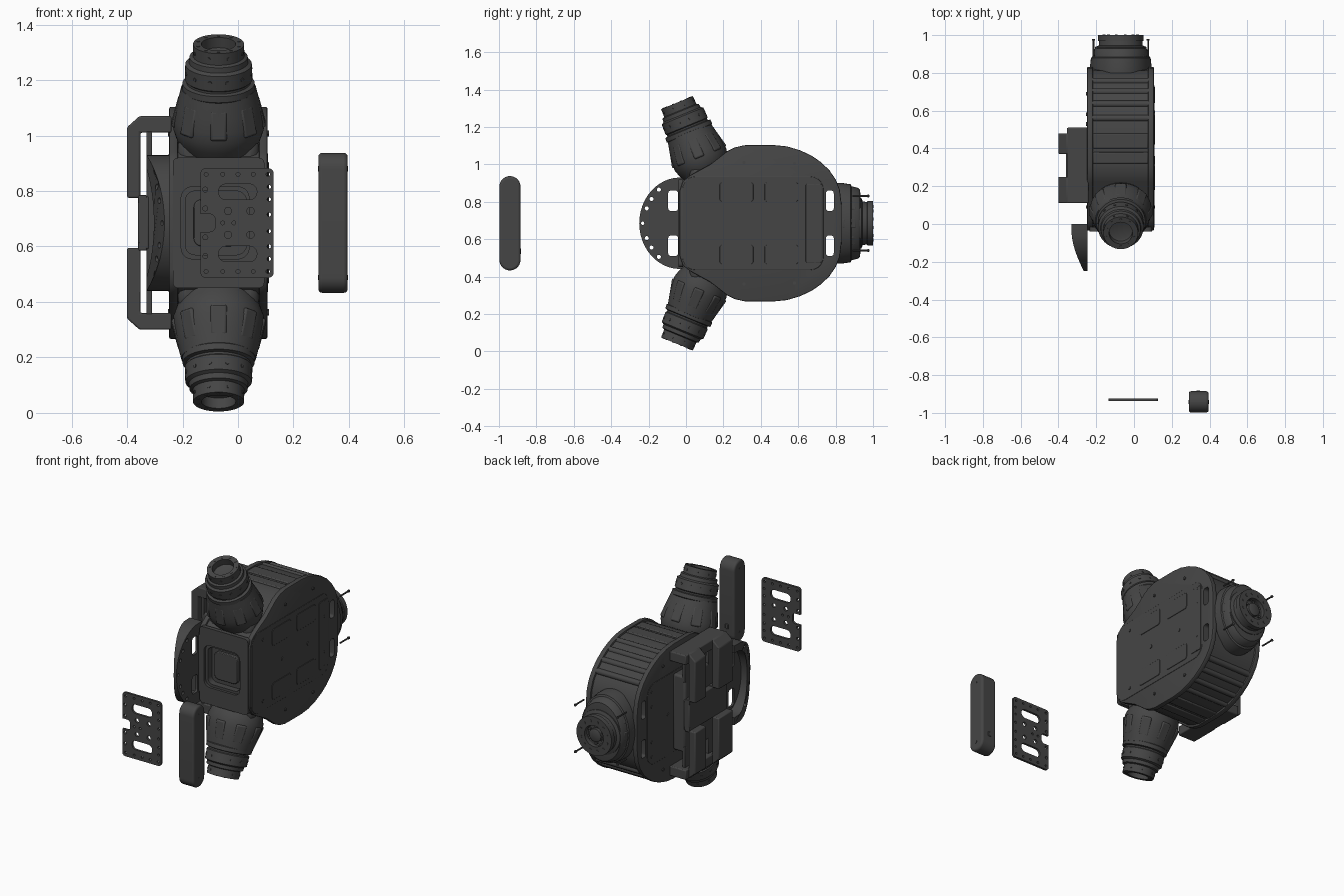
import bpy, bmesh
from math import sin, cos, pi, radians
from mathutils import Vector, Matrix

if "Cube" in bpy.data.objects:
    bpy.data.objects.remove(bpy.data.objects["Cube"])

ZC, XC = 0.685, -0.07          # mirror height and limb centre line
dark = bpy.data.materials.new("dark_grey")
dark.diffuse_color = (0.06, 0.06, 0.06, 1)
dark.use_nodes = True
dark.node_tree.nodes["Principled BSDF"].inputs["Base Color"].default_value = dark.diffuse_color


def finish(name, bm, bevel=0, seg=2):
    bmesh.ops.recalc_face_normals(bm, faces=bm.faces)
    me = bpy.data.meshes.new(name)
    bm.to_mesh(me)
    bm.free()
    ob = bpy.data.objects.new(name, me)
    bpy.context.collection.objects.link(ob)
    me.materials.append(dark)
    me.shade_smooth()
    me.set_sharp_from_angle(angle=radians(32))
    if bevel:
        m = ob.modifiers.new("bevel", 'BEVEL')
        m.width, m.segments, m.limit_method, m.angle_limit = bevel, seg, 'ANGLE', radians(40)
    return ob


def add_prism(bm, pts, axis, a, b):
    """Extrude a 2D outline along x (points are y,z) or y (points are x,z)."""
    put = (lambda p, t: (t, p[0], p[1])) if axis == 'x' else (lambda p, t: (p[0], t, p[1]))
    lo = [bm.verts.new(put(p, a)) for p in pts]
    hi = [bm.verts.new(put(p, b)) for p in pts]
    bm.faces.new(lo)
    bm.faces.new(hi)
    for i in range(len(pts)):
        j = (i + 1) % len(pts)
        bm.faces.new((lo[i], lo[j], hi[j], hi[i]))


def prism(name, pts, axis, a, b, bevel=0, seg=2):
    bm = bmesh.new()
    add_prism(bm, pts, axis, a, b)
    return finish(name, bm, bevel, seg)


def rrect(u0, u1, v0, v1, r, n=5):
    out = []
    for cu, cv, s in ((u1-r, v1-r, 0), (u0+r, v1-r, 1), (u0+r, v0+r, 2), (u1-r, v0+r, 3)):
        out += [(cu + r*cos((s + k/n)*pi/2), cv + r*sin((s + k/n)*pi/2)) for k in range(n+1)]
    return out


def circle(u, v, r, n=14):
    return [(u + r*cos(2*pi*k/n), v + r*sin(2*pi*k/n)) for k in range(n)]


def box(name, x, y, z, bevel=0.006):
    return prism(name, [(y[0], z[0]), (y[1], z[0]), (y[1], z[1]), (y[0], z[1])], 'x', x[0], x[1], bevel)


def cut(ob, shapes, axis, a, b):
    """Subtract extruded outlines from an object and apply the result."""
    bm = bmesh.new()
    for s in shapes:
        add_prism(bm, s, axis, a, b)
    tool = finish("cutter", bm)
    tool.hide_render = True
    m = ob.modifiers.new("cut", 'BOOLEAN')
    m.object, m.solver = tool, 'EXACT'
    dg = bpy.context.evaluated_depsgraph_get()
    ob.data = bpy.data.meshes.new_from_object(ob.evaluated_get(dg))
    ob.modifiers.clear()
    ob.data.set_sharp_from_angle(angle=radians(32))
    bpy.data.objects.remove(tool)


def frame(origin, d):
    d = Vector(d).normalized()
    x = Vector((1, 0, 0))
    y = d.cross(x)
    return Matrix.Translation(origin) @ Matrix((x, y, d)).transposed().to_4x4()


def lathe(name, prof, mat, sy=1, n=48):
    bm = bmesh.new()
    rings = [[bm.verts.new(mat @ Vector((r*cos(2*pi*k/n), sy*r*sin(2*pi*k/n), t))) for k in range(n)]
             for r, t in prof]
    for p, q in zip(rings, rings[1:]):
        for k in range(n):
            bm.faces.new((p[k], p[k-1], q[k-1], q[k]))
    bm.faces.new(rings[0])
    bm.faces.new(rings[-1])
    return finish(name, bm)


def studs(name, mat, r, t, n, size, depth, sy=1, radial=True):
    """Ring of small cylinders, pointing outward or along the limb."""
    bm = bmesh.new()
    for k in range(n):
        a = 2*pi*(k + 0.5)/n
        turn = Matrix.Rotation(a, 4, 'Z') @ Matrix.Rotation(pi/2, 4, 'Y') if radial else Matrix()
        bmesh.ops.create_cone(bm, cap_ends=True, segments=10, radius1=size, radius2=size, depth=depth,
                              matrix=mat @ Matrix.Translation((r*cos(a), sy*r*sin(a), t)) @ turn)
    return finish(name, bm)


def ribs(name, mat, r, t0, t1, n, w, sy=1):
    """Raised webs around a shoulder."""
    bm = bmesh.new()
    for k in range(n):
        a = 2*pi*k/n
        m = (mat @ Matrix.Diagonal((1, sy, 1, 1)) @ Matrix.Rotation(a, 4, 'Z')
             @ Matrix.Translation((r, 0, (t0+t1)/2)) @ Matrix.Rotation(0.25, 4, 'Y')
             @ Matrix.Diagonal((0.03, w, t1-t0, 1)))
        bmesh.ops.create_cube(bm, size=1, matrix=m)
    return finish(name, bm, 0.008)


# main housing: side plates and inset shell
half = [(-0.035, 0.17), (-0.017, 0.225), (0.02, 0.255), (0.13, 0.315), (0.22, 0.385), (0.26, 0.405),
        (0.31, 0.417), (0.47, 0.418), (0.54, 0.411), (0.61, 0.39), (0.67, 0.362), (0.72, 0.328),
        (0.765, 0.285), (0.80, 0.235), (0.822, 0.18), (0.832, 0.1)]
outline = [(y, ZC + h) for y, h in half] + [(y, ZC - h) for y, h in reversed(half)]
inner = [(0.4 + (y-0.4)*0.975, ZC + (z-ZC)*0.97) for y, z in outline]
right = prism("right_side_plate", outline, 'x', 0.075, 0.106, 0.006)
left = prism("left_side_plate", outline, 'x', -0.248, -0.217, 0.006)
shell = prism("housing_shell", inner, 'x', -0.22, 0.078)
slots = [rrect(0.748, 0.79, ZC + s*0.12 - 0.055, ZC + s*0.12 + 0.055, 0.015) for s in (1, -1)]
for ob in (right, left, shell):
    cut(ob, slots, 'x', -0.4, 0.3)
cut(shell, [rrect(-0.19, 0.03, 0.57, 0.80, 0.035)], 'y', -0.1, 0.015)

# front bezel around the recessed window
bezel = prism("front_bezel", rrect(-0.235, 0.095, 0.45, 0.92, 0.02), 'y', -0.04, -0.015)
cut(bezel, [rrect(-0.205, 0.04, 0.555, 0.815, 0.04)], 'y', -0.1, 0.05)
prism("front_window", rrect(-0.16, 0.0, 0.60, 0.77, 0.03), 'y', -0.005, 0.04, 0.004)

# slats across the curved shell
for s in (1, -1):
    for y0, y1, h in ((0.32, 0.38, 0.412), (0.40, 0.48, 0.413)):
        box("shell_slat", (-0.218, 0.076), (y0, y1), sorted((ZC + s*h, ZC + s*(h-0.05))))
    for y, h in ((0.56, 0.385), (0.635, 0.358), (0.70, 0.318), (0.755, 0.27)):
        prism("shell_rib", circle(y, ZC + s*h, 0.018), 'x', -0.22, 0.078)

# raised lid, panels and screws on both sides
for x0, x1 in ((0.10, 0.108), (-0.25, -0.24)):
    prism("side_lid", rrect(-0.02, 0.735, 0.435, 0.935, 0.07), 'x', x0, x1, 0.002)
for s in (1, -1):
    for y0, y1 in ((0.18, 0.36), (0.42, 0.60)):
        z = ZC + s*0.167
        prism("side_panel", rrect(y0, y1, z-0.052, z+0.052, 0.015), 'x', 0.105, 0.111, 0.002)
    for y, h in ((0.09, 0.19), (0.31, 0.325), (0.58, 0.32), (0.69, 0.11), (0.69, 0.2)):
        prism("side_screw", circle(y, ZC + s*h, 0.009), 'x', -0.253, 0.112)
for y in (0.28, 0.53):
    prism("side_screw", circle(y, ZC, 0.011), 'x', -0.253, 0.112)
prism("side_strip", rrect(0.64, 0.725, 0.475, 0.895, 0.008), 'x', 0.105, 0.111, 0.002)

# upper and lower limbs
neck = [(0.05, 0.045), (0.062, 0.04), (0.062, 0), (0.092, 0), (0.093, 0.045), (0.105, 0.05), (0.107, 0.07),
        (0.12, 0.078), (0.122, 0.135), (0.116, 0.14), (0.116, 0.148), (0.13, 0.152), (0.132, 0.175), (0.1, 0.2)]
shoulder = [(0.1, 0.165), (0.135, 0.17), (0.141, 0.195), (0.152, 0.24), (0.161, 0.29), (0.163, 0.33),
            (0.15, 0.37), (0.12, 0.42)]
for s, label in ((1, "upper"), (-1, "lower")):
    m = frame((XC, -0.048, ZC + s*0.645), (0, 0.38, -0.925*s))
    lathe(label + "_limb_neck", neck, m)
    lathe(label + "_limb_shoulder", shoulder, m, 0.92)
    ribs(label + "_limb_ribs", m, 0.143, 0.21, 0.32, 8, 0.06, 0.92)
    studs(label + "_limb_neck_bolts", m, 0.093, 0.024, 8, 0.006, 0.005)
    studs(label + "_limb_ring_bolts", m, 0.121, 0.105, 12, 0.007, 0.006)
    studs(label + "_limb_face_bolts", m, 0.077, 0.0, 10, 0.006, 0.004, 1, False)
    box(label + "_limb_saddle", (-0.217, 0.075), (0.02, 0.24), sorted((ZC + s*0.2, ZC + s*0.31)), 0.03)

# rear limb along +y
m = frame((XC, 1.0, ZC), (0, -1, 0))
lathe("rear_limb_flange", [(0.06, 0.03), (0.065, 0.025), (0.065, 0.0), (0.12, 0), (0.12, 0.03), (0.114, 0.032),
                           (0.116, 0.055), (0.135, 0.062), (0.14, 0.1), (0.14, 0.18)], m)
lathe("rear_limb_hub", [(0.03, 0.005), (0.04, 0.01), (0.04, 0.04)], m)
lathe("rear_limb_shoulder", [(0.11, 0.066), (0.135, 0.07), (0.143, 0.08), (0.15, 0.115), (0.158, 0.12),
                             (0.163, 0.165), (0.163, 0.2)], m, 1.32)
ribs("rear_limb_ribs", m, 0.140, 0.09, 0.17, 12, 0.045, 1.28)
studs("rear_limb_face_bolts", m, 0.092, 0.0, 12, 0.008, 0.005, 1, False)
studs("rear_limb_hub_bolts", m, 0.052, 0.028, 6, 0.008, 0.02, 1, False)
studs("rear_limb_rods", m, 0.205, 0.065, 4, 0.005, 0.09, 1, False)
studs("rear_limb_rod_heads", m, 0.205, 0.025, 4, 0.008, 0.008, 1, False)

# curved guard on the left front: thick crescent rim, thin web, thinning toward its tip
def arc(depth, h, y0=-0.03):
    return ([(0.0, ZC + h)] + [(y0 - depth*sin(a), ZC + h*cos(a)) for a in [pi*k/24 for k in range(1, 24)]]
            + [(0.0, ZC - h)])


guard = prism("guard", arc(0.22, 0.245), 'x', -0.33, -0.247)
cut(guard, [[(y + 0.02 if y > -0.001 else y, z) for y, z in arc(0.135, 0.2)]], 'x', -0.5, -0.262)
for v in guard.data.vertices:
    if v.co.x < -0.3:
        v.co.x = -0.33 + 0.065*min(1, max(0, (-0.05 - v.co.y)/0.2))**1.6
holes = [circle(-0.232, ZC, 0.009)]
for s in (1, -1):
    holes += [rrect(-0.095, -0.042, ZC + s*0.12 - 0.055, ZC + s*0.12 + 0.055, 0.015)]
    holes += [circle(y, ZC + s*h, 0.011) for y, h in ((-0.21, 0.08), (-0.185, 0.13), (-0.145, 0.18))]
cut(guard, holes, 'x', -0.5, 0)

# left bracket: core, spine and four corner pads on arms
box("bracket_core", (-0.33, -0.245), (0.11, 0.48), (0.45, 0.92), 0.012)
box("bracket_spine", (-0.36, -0.32), (0.11, 0.48), (0.59, 0.78))
for s in (1, -1):
    box("bracket_arm", (-0.355, -0.24), (0.11, 0.51), sorted((ZC + s*0.325, ZC + s*0.385)))
    for y0, y1 in ((0.11, 0.25), (0.37, 0.48)):
        pad = [(-0.25, 0.385), (-0.355, 0.385), (-0.40, 0.345), (-0.40, 0.09), (-0.352, 0.09), (-0.352, 0.325),
               (-0.25, 0.325)]
        prism("bracket_pad", [(x, ZC + s*h) for x, h in pad], 'y', y0, y1, 0.006)
        box("bracket_post", (-0.33, -0.31), (y0, y1), sorted((ZC + s*0.2, ZC + s*0.33)), 0.003)
        box("pad_stop", (-0.36, -0.33), (y0, y1), sorted((ZC + s*0.07, ZC + s*0.1)), 0.003)

# loose mounting plate
plate = prism("mounting_plate", rrect(-0.135, 0.128, 0.487, 0.882, 0.018), 'y', -0.937, -0.923)
holes = [rrect(-0.18, -0.082, ZC-0.032, ZC+0.032, 0.02), circle(-0.055, ZC, 0.007), circle(-0.015, ZC, 0.007)]
for s in (1, -1):
    z = ZC + s*0.112
    holes.append(rrect(-0.07, 0.068, z-0.028, z+0.028, 0.026))
    holes += [circle(x, ZC + s*0.043, 0.013) for x in (-0.036, 0.045)]
    holes += [circle(x, ZC + s*0.175, 0.007) for x in (-0.115, -0.055, 0.0, 0.055, 0.108)]
    holes += [circle(0.112, ZC + s*h, 0.007) for h in (0.03, 0.085, 0.13)]
    holes += [circle(-0.118, ZC + s*h, 0.009) for h in (0.052, 0.12)]
cut(plate, holes, 'y', -1.0, -0.85)

# loose rounded bar
prism("rounded_bar", rrect(-0.998, -0.885, 0.433, 0.937, 0.056, 10), 'x', 0.29, 0.395, 0.03, 4)
for z in (0.488, 0.88):
    prism("bar_screw", circle(-0.942, z, 0.01), 'x', 0.289, 0.396)
box("bar_latch", (0.33, 0.35), (-0.89, -0.881), (0.52, 0.55), 0.003)
